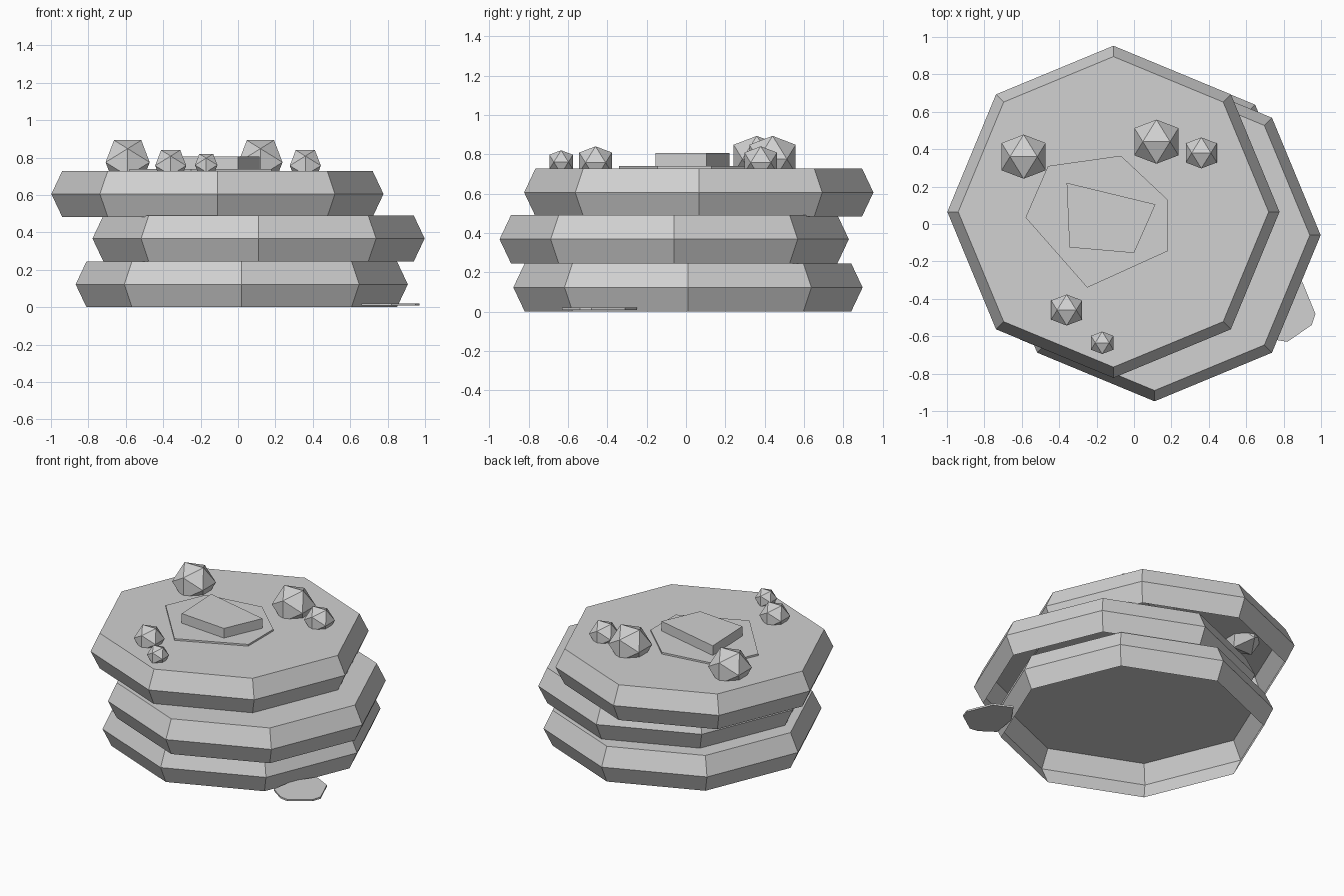
import bpy, bmesh, math
from mathutils import Vector

cube = bpy.data.objects.get("Cube")
if cube:
    bpy.data.objects.remove(cube, do_unlink=True)

grey = bpy.data.materials.new("light_grey")
grey.use_nodes = True
colour = (0.64, 0.64, 0.64, 1)
grey.diffuse_color = colour
grey.node_tree.nodes["Principled BSDF"].inputs["Base Color"].default_value = colour


def finish(name, bm):
    """Turn a bmesh into a flat shaded object."""
    mesh = bpy.data.meshes.new(name)
    bm.to_mesh(mesh)
    bm.free()
    mesh.materials.append(grey)
    ob = bpy.data.objects.new(name, mesh)
    bpy.context.collection.objects.link(ob)
    return ob


def pancake(name, x, y, z, height=0.245, rim=0.888, edge=0.83, sides=8):
    """Octagonal disc with a bulging rim, closed above and open below."""
    bm = bmesh.new()
    rings = []
    for i, radius in enumerate((edge, rim, edge)):
        angles = [math.tau * k / sides for k in range(sides)]
        rings.append([bm.verts.new((x + radius * math.cos(a), y + radius * math.sin(a),
                                    z + i * height / 2)) for a in angles])
    for low, high in zip(rings, rings[1:]):
        for k in range(sides):
            n = (k + 1) % sides
            bm.faces.new((low[k], low[n], high[n], high[k]))
    bm.faces.new(rings[-1])
    finish(name, bm)


def slab(name, outline, bottom, top):
    """Flat outline extruded straight up."""
    bm = bmesh.new()
    face = bm.faces.new([bm.verts.new((x, y, bottom)) for x, y in outline])
    moved = bmesh.ops.extrude_face_region(bm, geom=[face], use_keep_orig=True)
    verts = [g for g in moved["geom"] if isinstance(g, bmesh.types.BMVert)]
    bmesh.ops.translate(bm, verts=verts, vec=(0, 0, top - bottom))
    bmesh.ops.recalc_face_normals(bm, faces=bm.faces)
    finish(name, bm)


def berry(name, x, y, z, size):
    """Icosahedron with an edge on top, running left to right."""
    bm = bmesh.new()
    short = size / ((1 + math.sqrt(5)) / 2)
    for a in (-short, short):
        for b in (-size, size):
            for p in ((a, 0, b), (0, b, a), (b, a, 0)):
                bm.verts.new(Vector(p) + Vector((x, y, z)))
    bmesh.ops.convex_hull(bm, input=bm.verts)
    bmesh.ops.recalc_face_normals(bm, faces=bm.faces)
    finish(name, bm)


# Stack of pancakes
pancake("bottom_pancake", 0.02, 0.01, 0)
pancake("middle_pancake", 0.11, -0.06, 0.245)
pancake("top_pancake", -0.11, 0.065, 0.483)

# Syrup and butter
slab("syrup_pool", [(-0.46, 0.31), (-0.58, 0.035), (-0.25, -0.34),
                    (0.18, -0.145), (0.18, 0.13), (-0.07, 0.365)], 0.725, 0.74)
slab("butter_pat", [(-0.36, 0.22), (-0.345, -0.125), (0, -0.155), (0.115, 0.105)], 0.735, 0.807)
slab("syrup_drip", [(0.90, -0.31), (0.78, -0.25), (0.69, -0.38), (0.66, -0.55),
                    (0.76, -0.62), (0.82, -0.63), (0.95, -0.54), (0.97, -0.48)], 0.008, 0.02)

# Berries
berry("big_berry_right", -0.59, 0.36, 0.775, 0.118)
berry("big_berry_left", 0.12, 0.44, 0.775, 0.118)
berry("medium_berry_left", 0.36, 0.38, 0.757, 0.083)
berry("medium_berry_front", -0.36, -0.46, 0.757, 0.083)
berry("small_berry_front", -0.17, -0.635, 0.76, 0.06)
